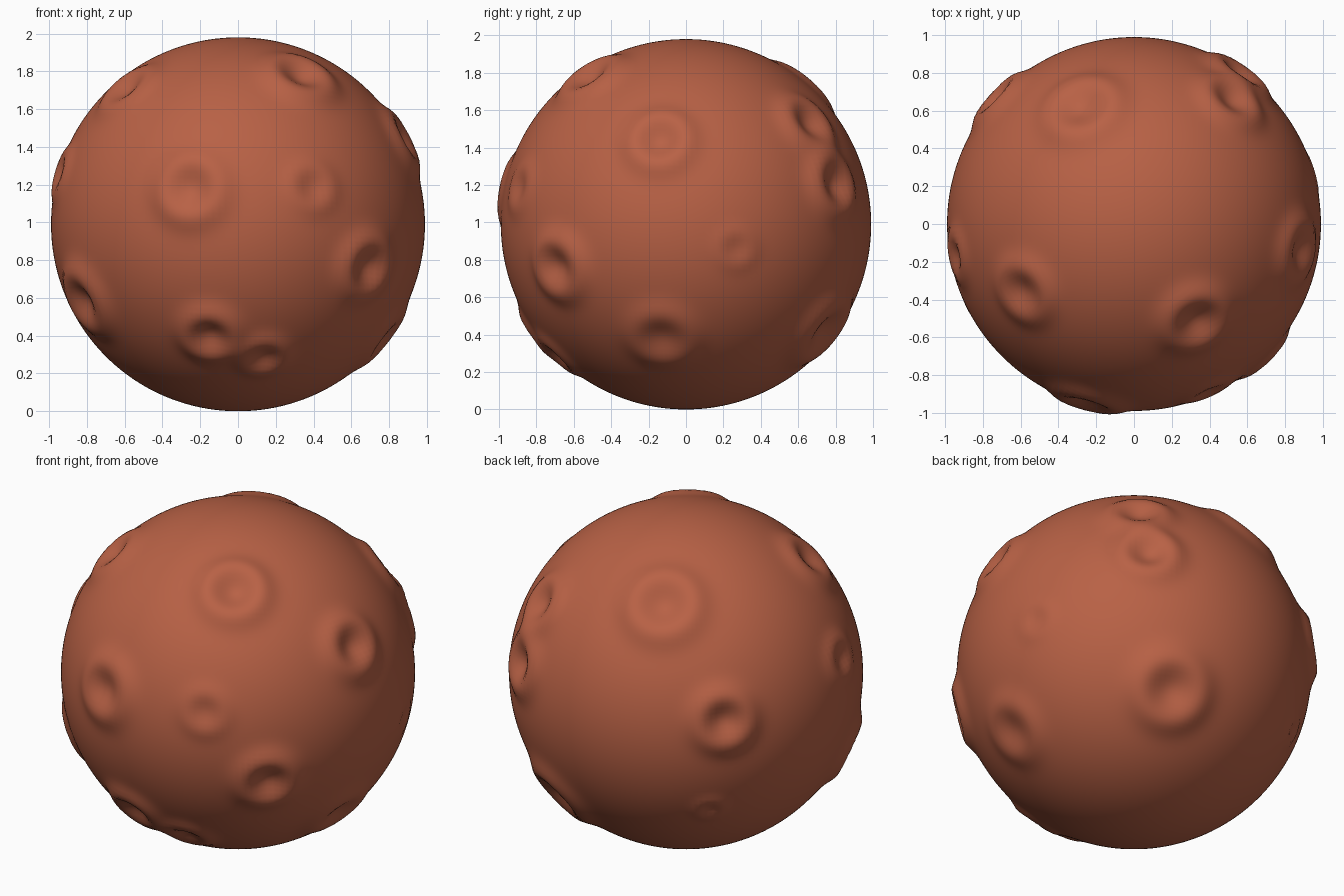
import bpy, bmesh, math
from mathutils import Vector

RADIUS = 0.99

# Craters: centre direction (x, y, z), size of the rim crest, rim height
craters = [
    ((0.69, -0.69, -0.23), 0.14, 0.036),    # front right
    ((0.33, -0.51, 0.78), 0.15, 0.036),     # upper front
    ((-0.28, 0.62, 0.73), 0.17, 0.036),     # upper back
    ((0.88, -0.14, 0.45), 0.14, 0.032),     # upper right
    ((-0.25, -0.95, 0.19), 0.15, 0.032),    # front middle
    ((0.40, -0.90, 0.20), 0.11, 0.014),     # faint front
    ((-0.15, -0.80, -0.60), 0.13, 0.032),   # lower front
    ((0.14, -0.70, -0.72), 0.11, 0.022),    # lower front, small
    ((-0.82, -0.41, -0.41), 0.15, 0.036),   # lower left
    ((-0.73, 0.67, 0.15), 0.14, 0.036),     # back left
    ((0.56, 0.79, 0.21), 0.14, 0.036),      # back right
    ((0.52, 0.66, 0.54), 0.14, 0.032),      # upper back right
    ((-0.59, -0.36, 0.72), 0.14, 0.028),    # upper left
    ((-0.94, -0.17, 0.27), 0.11, 0.020),    # left side
    ((-0.62, 0.65, -0.44), 0.07, 0.010),    # small, lower back left
    ((0.35, 0.74, -0.57), 0.17, 0.036),     # lower back
    ((0.78, -0.13, -0.61), 0.15, 0.022),    # lower right
    ((0.95, 0.27, -0.13), 0.09, 0.008),     # faint right
]
craters = [(Vector(d).normalized(), s, h) for d, s, h in craters]


def relief(direction):
    """Raised soft ring with a small bowl in its middle."""
    total = 0.0
    for centre, size, height in craters:
        r = direction.angle(centre) / size
        if r < 3.0:
            total += height * math.exp(-((r - 1.0) / 0.52) ** 2)
            total -= height * 0.6 * math.exp(-(r / 0.55) ** 2)
    return total


# Round body, displaced along its radius by the crater relief
bm = bmesh.new()
bmesh.ops.create_uvsphere(bm, u_segments=192, v_segments=112, radius=1.0)
for v in bm.verts:
    d = v.co.normalized()
    v.co = d * (RADIUS + relief(d))
for f in bm.faces:
    f.smooth = True
mesh = bpy.data.meshes.new("cratered_ball")
bm.to_mesh(mesh)
bm.free()

ball = bpy.data.objects.new("cratered_ball", mesh)
ball.location = (0, 0, RADIUS)
bpy.context.collection.objects.link(ball)

# Rust red surface
rust = bpy.data.materials.new("rust_red")
rust.diffuse_color = (0.48, 0.12, 0.06, 1)
mesh.materials.append(rust)
